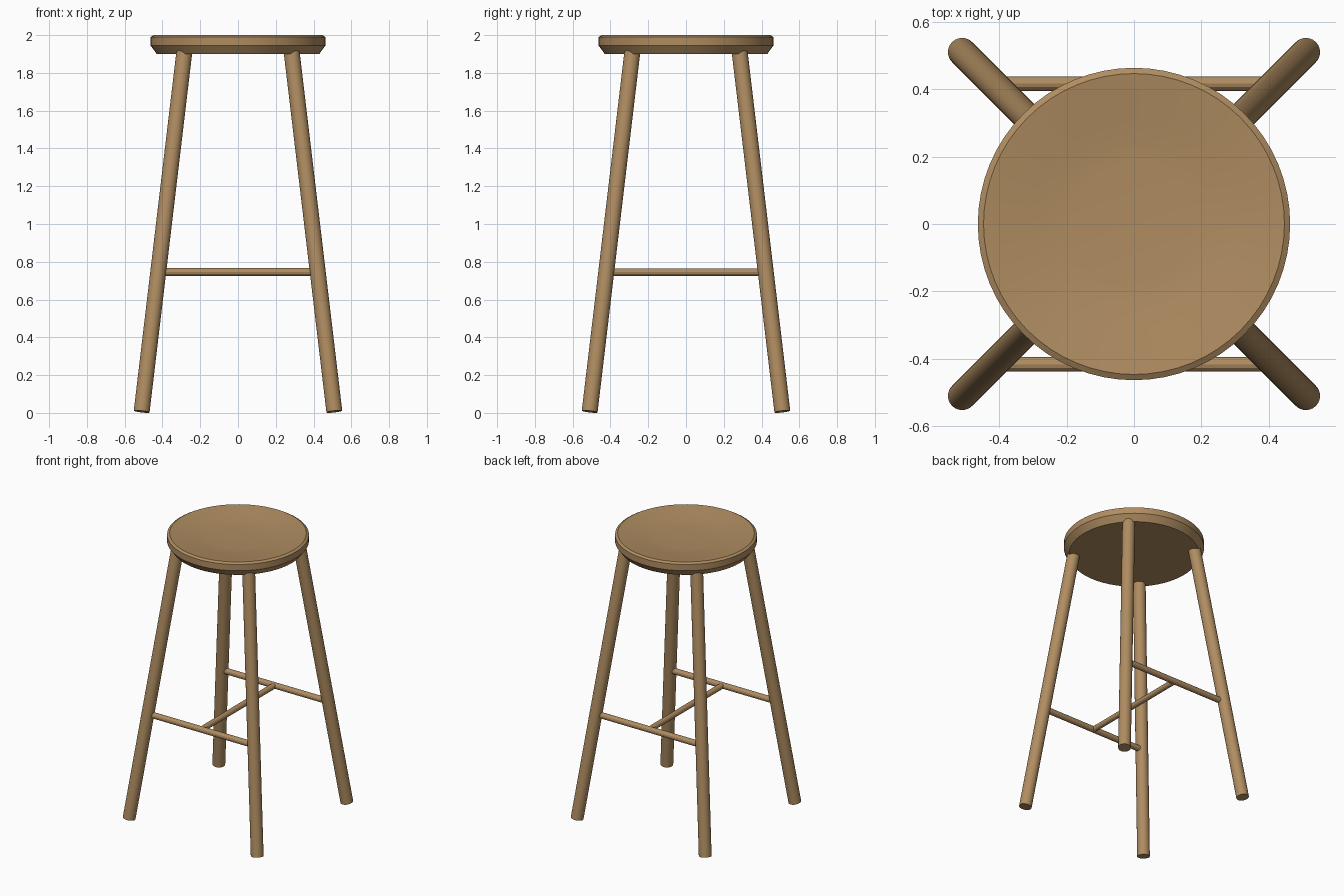
import bpy, bmesh, math
from mathutils import Vector

if "Cube" in bpy.data.objects:
    bpy.data.objects.remove(bpy.data.objects["Cube"])

wood = bpy.data.materials.new("warm wood")
wood.diffuse_color = (0.43, 0.265, 0.12, 1)
wood.use_nodes = True
wood.node_tree.nodes["Principled BSDF"].inputs["Base Color"].default_value = wood.diffuse_color


def finish(obj, name, angle):
    obj.name = name
    obj.data.materials.append(wood)
    bpy.ops.object.select_all(action='DESELECT')
    obj.select_set(True)
    bpy.context.view_layer.objects.active = obj
    bpy.ops.object.shade_smooth_by_angle(angle=math.radians(angle))


def rod(name, a, b, radius, sides, angle):
    """Round bar between two points."""
    a, b = Vector(a), Vector(b)
    bpy.ops.mesh.primitive_cylinder_add(vertices=sides, radius=radius, depth=(b - a).length,
                                        location=(a + b) / 2)
    obj = bpy.context.object
    obj.rotation_euler = (b - a).to_track_quat('Z', 'Y').to_euler()
    finish(obj, name, angle)


def lathe(name, profile, sides, angle):
    """Spin a profile of (radius, height) around z; it starts and ends on the axis."""
    bm = bmesh.new()
    verts = [bm.verts.new((r, 0, z)) for r, z in profile]
    edges = [bm.edges.new(pair) for pair in zip(verts, verts[1:])]
    bmesh.ops.spin(bm, geom=verts + edges, cent=(0, 0, 0), axis=(0, 0, 1),
                   angle=math.tau, steps=sides)
    bmesh.ops.remove_doubles(bm, verts=bm.verts, dist=1e-4)
    bmesh.ops.recalc_face_normals(bm, faces=bm.faces)
    mesh = bpy.data.meshes.new(name)
    bm.to_mesh(mesh)
    bm.free()
    obj = bpy.data.objects.new(name, mesh)
    bpy.context.collection.objects.link(obj)
    finish(obj, name, angle)


# Dished round seat with a chamfered underside
lathe("seat", [(0, 1.90), (0.43, 1.90), (0.463, 1.945), (0.463, 1.99), (0.446, 2.0),
               (0.40, 1.994), (0.31, 1.981), (0.24, 1.972), (0.185, 1.968), (0, 1.968)], 64, 25)

# Four splayed legs
for sx in (-1, 1):
    for sy in (-1, 1):
        side = ("back" if sy > 0 else "front") + ("_right" if sx > 0 else "_left")
        rod(side + "_leg", (0.51 * sx, 0.51 * sy, 0.007), (0.283 * sx, 0.283 * sy, 1.92),
            0.042, 24, 30)

# Stretchers in an H shape
for sy, side in ((-1, "front"), (1, "back")):
    rod(side + "_stretcher", (-0.415, 0.416 * sy, 0.745), (0.415, 0.416 * sy, 0.745), 0.021, 12, 25)
rod("middle_stretcher", (0, -0.416, 0.745), (0, 0.416, 0.745), 0.02, 12, 25)
